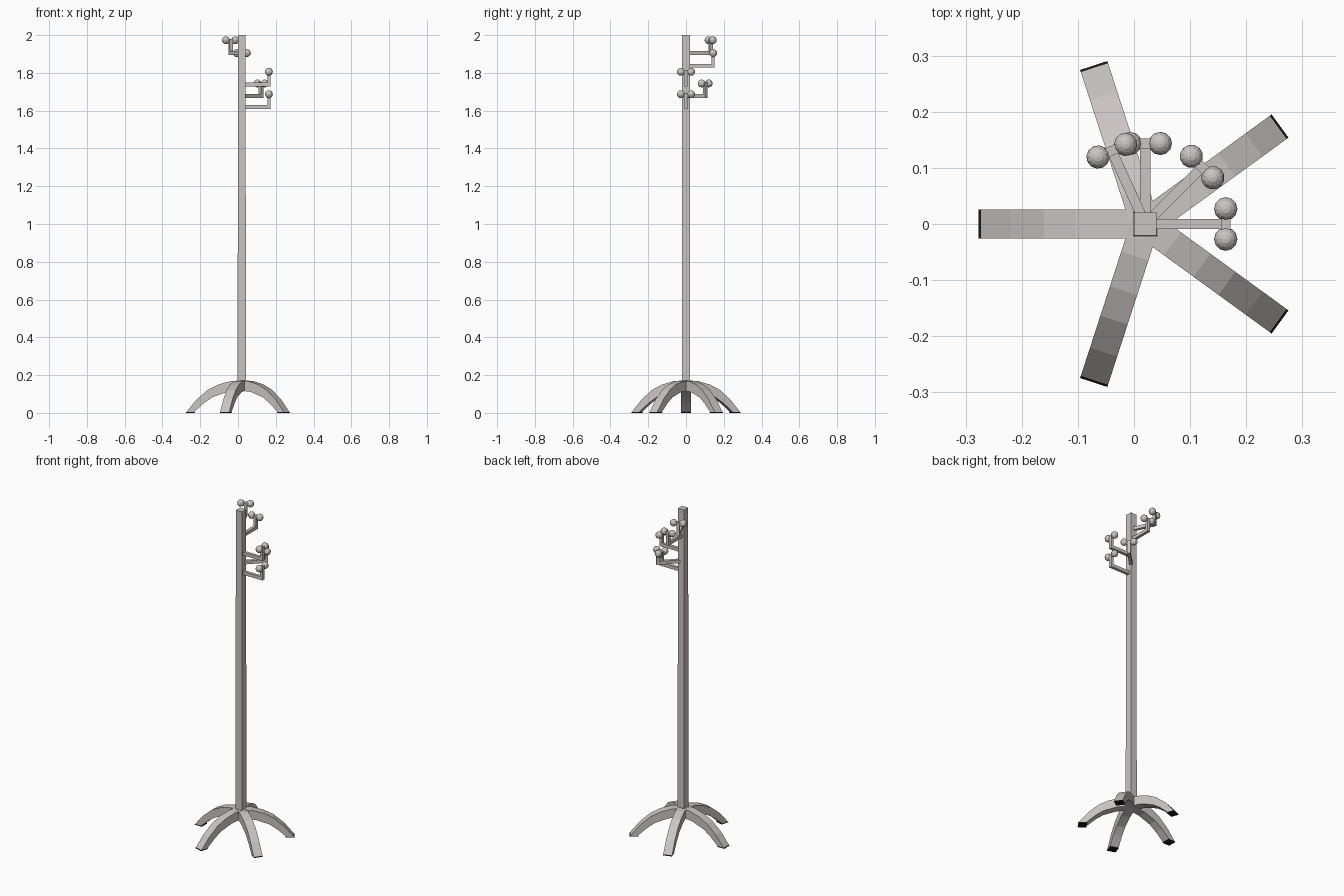
import bpy, bmesh, math
from mathutils import Matrix, Vector

if "Cube" in bpy.data.objects:
    bpy.data.objects.remove(bpy.data.objects["Cube"])

CX = 0.02  # pole axis


def material(name, rgb):
    m = bpy.data.materials.new(name)
    m.diffuse_color = (*rgb, 1)
    m.use_nodes = True
    m.node_tree.nodes["Principled BSDF"].inputs["Base Color"].default_value = m.diffuse_color
    return m


METAL = material("warm_grey", (0.59, 0.56, 0.55))
BLACK = material("black_rubber", (0.01, 0.01, 0.01))


def finish(bm, name, mat, angle=0.0, z=0.0):
    bmesh.ops.recalc_face_normals(bm, faces=bm.faces)
    me = bpy.data.meshes.new(name)
    bm.to_mesh(me)
    bm.free()
    me.materials.append(mat)
    ob = bpy.data.objects.new(name, me)
    ob.matrix_world = Matrix.Translation((CX, 0, z)) @ Matrix.Rotation(angle, 4, 'Z')
    bpy.context.collection.objects.link(ob)
    return ob


def add_box(bm, lo, hi):
    lo, hi = Vector(lo), Vector(hi)
    m = Matrix.Translation((lo + hi) / 2) @ Matrix.Diagonal((*(hi - lo), 1))
    return bmesh.ops.create_cube(bm, size=1, matrix=m)['verts']


def prism(profile, half):
    # Extrude an (r, z) outline sideways
    bm = bmesh.new()
    f = bm.faces.new([bm.verts.new((r, -half, z)) for r, z in profile])
    ext = bmesh.ops.extrude_face_region(bm, geom=[f])
    vs = [v for v in ext['geom'] if isinstance(v, bmesh.types.BMVert)]
    bmesh.ops.translate(bm, verts=vs, vec=(0, 2 * half, 0))
    return bm


# Square pole, narrowing slightly toward the top
bm = bmesh.new()
for v in add_box(bm, (-0.022, -0.022, 0.12), (0.022, 0.022, 2.0)):
    if v.co.z > 1:
        v.co.x *= 0.92
        v.co.y *= 0.92
finish(bm, "pole", METAL)

# Five arched legs with thin black foot pads
LEG = [(0, 0.172), (0.06, 0.168), (0.125, 0.15), (0.18, 0.122), (0.24, 0.07),
       (0.293, 0.005), (0.252, 0.005), (0.2, 0.052), (0.155, 0.083),
       (0.08, 0.11), (0, 0.12)]
PAD = [(0.248, 0), (0.297, 0), (0.293, 0.005), (0.252, 0.005)]
for i in range(5):
    a = math.radians(36 + 72 * i)
    finish(prism(LEG, 0.0255), f"leg_{i + 1}", METAL, a)
    finish(prism(PAD, 0.0255), f"foot_pad_{i + 1}", BLACK, a)

# Hooks: arm, upright, crossbar and two round knobs
HOOKS = [(0, 1.62), (45, 1.677), (0, 1.739), (90, 1.838), (114.5, 1.906)]
for i, (deg, z) in enumerate(HOOKS):
    a = math.radians(deg)
    bm = bmesh.new()
    add_box(bm, (0.0, -0.009, -0.01), (0.152, 0.009, 0.01))
    add_box(bm, (0.135, -0.009, 0.01), (0.152, 0.009, 0.066))
    add_box(bm, (0.135, -0.027, 0.058), (0.152, 0.027, 0.074))
    finish(bm, f"hook_arm_{i + 1}", METAL, a, z)
    bm = bmesh.new()
    for s in (-1, 1):
        bmesh.ops.create_uvsphere(bm, u_segments=12, v_segments=8, radius=0.0208,
                                  matrix=Matrix.Translation((0.1435, s * 0.027, 0.067)))
    finish(bm, f"hook_knobs_{i + 1}", METAL, a, z)
